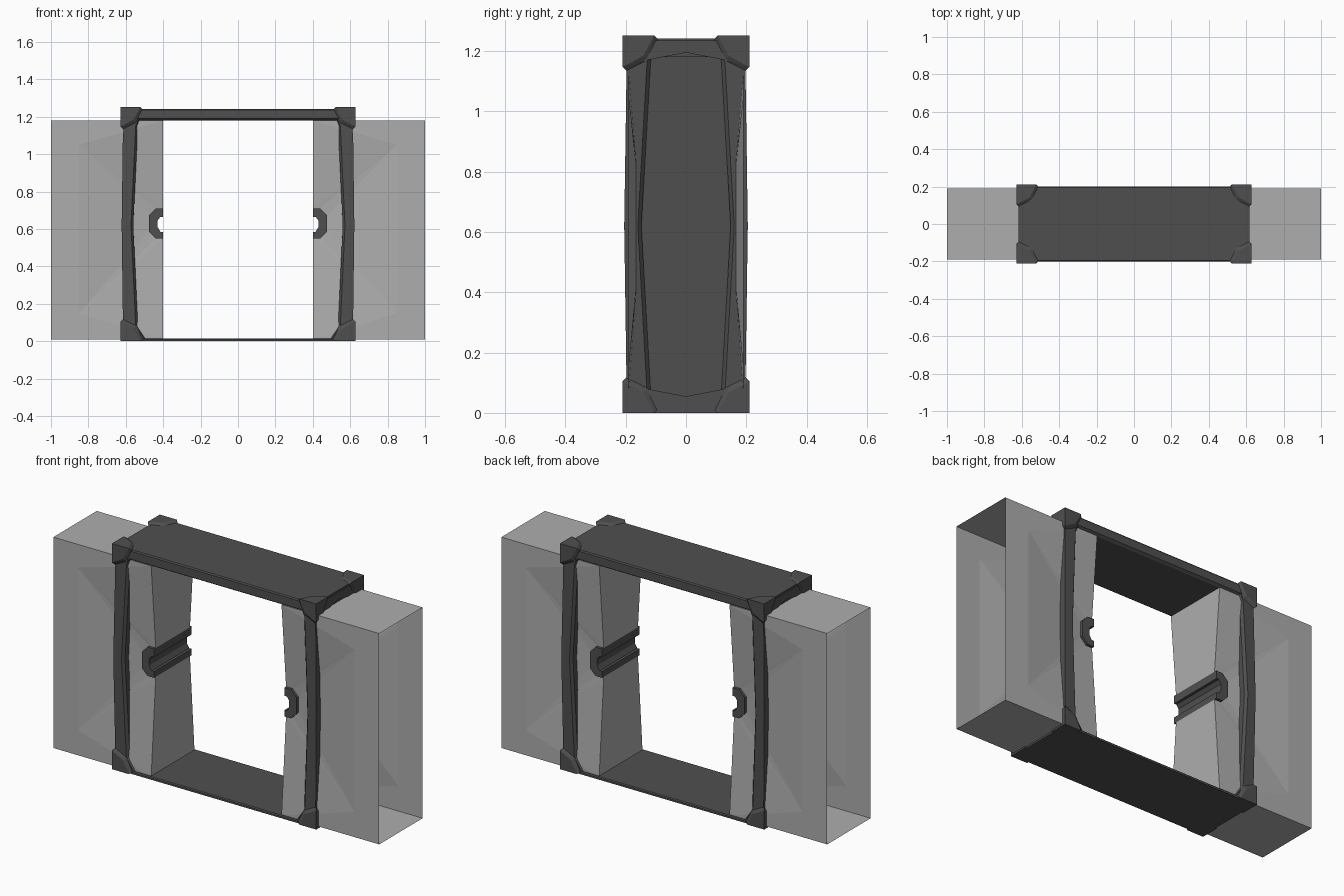
import bpy, bmesh

if "Cube" in bpy.data.objects:
    bpy.data.objects.remove(bpy.data.objects["Cube"])

def material(name, v):
    m = bpy.data.materials.new(name)
    m.diffuse_color = (v, v, v, 1)
    m.use_nodes = True
    m.node_tree.nodes["Principled BSDF"].inputs["Base Color"].default_value = m.diffuse_color
    return m

DARK = material("dark_grey_frame", 0.078)
LIGHT = material("light_grey_door", 0.42)

def finish(bm, name, mat):
    bmesh.ops.recalc_face_normals(bm, faces=bm.faces[:])
    me = bpy.data.meshes.new(name)
    bm.to_mesh(me)
    bm.free()
    me.materials.append(mat)
    ob = bpy.data.objects.new(name, me)
    bpy.context.scene.collection.objects.link(ob)
    return ob

def loft(name, rings, mat):
    """Skin a list of equal-length rings and cap both ends."""
    bm = bmesh.new()
    vs = [[bm.verts.new(p) for p in r] for r in rings]
    n = len(vs[0])
    for a, b in zip(vs, vs[1:]):
        for i in range(n):
            bm.faces.new((a[i], a[(i + 1) % n], b[(i + 1) % n], b[i]))
    bm.faces.new(vs[0])
    bm.faces.new(vs[-1])
    return finish(bm, name, mat)

# Lintel: bevelled slab across the top
top = [(-.2, 1.19), (-.2, 1.235), (-.195, 1.242), (.195, 1.242),
       (.2, 1.235), (.2, 1.19), (.185, 1.18), (-.185, 1.18)]
loft("lintel", [[(x, y, z) for y, z in top] for x in (-.612, .612)], DARK)

# Sill: thin floor plate
sill = [(-.2, 0), (-.2, .01), (-.195, .015), (.195, .015), (.2, .01), (.2, 0)]
loft("sill", [[(x, y, z) for y, z in sill] for x in (-.615, .615)], DARK)

# Corner posts: z, outer x, inner x, outer y, inner y
POST = [(0, .612, .48, .197, .1), (.08, .615, .535, .197, .118),
        (.62, .622, .56, .205, .148), (1.15, .615, .535, .197, .118),
        (1.235, .612, .5, .197, .11)]
# Corner caps: distances from the outer corner
a, m, d = .105, .068, .012
CAP = [(0, 0, 0), (a, 0, 0), (0, a, 0), (0, 0, a),
       (m, m, 0), (m, 0, m), (0, m, m),
       (a + .012, d, d), (d, a + .012, d), (d, d, a + .012),
       (m + .014, m + .014, d), (m + .014, d, m + .014), (d, m + .014, m + .014)]

for sx, side in ((-1, "left"), (1, "right")):
    for sy, face in ((-1, "front"), (1, "back")):
        rings = []
        for z, xo, xi, yo, yi in POST:
            sec = [(xo, yo), (xi + .012, yo), (xi, yo - .014),
                   (xi, yi), (xo - .014, yi), (xo, yi + .012)]
            rings.append([(sx * x, sy * y, z) for x, y in sec])
        loft(f"{side}_{face}_post", rings, DARK)
        for z0, sz, lvl in ((0, 1, "lower"), (1.252, -1, "upper")):
            bm = bmesh.new()
            for p, q, r in CAP:
                bm.verts.new((sx * (.627 - p), sy * (.21 - q), z0 + sz * r))
            bmesh.ops.convex_hull(bm, input=bm.verts[:])
            finish(bm, f"{side}_{face}_{lvl}_cap", DARK)

    # Side panel and the peaked rails at its ends
    def plate(name, pts, x0, x1):
        loft(name, [[(sx * x, y, z) for y, z in pts] for x in (x0, x1)], DARK)
    plate(f"{side}_panel", [(-.16, .01), (.16, .01), (.16, 1.2), (-.16, 1.2)], .59, .6)
    plate(f"{side}_upper_rail", [(-.19, 1.235), (.19, 1.235), (.19, 1.15), (.12, 1.172),
                                 (0, 1.195), (-.12, 1.172), (-.19, 1.15)], .6, .618)
    plate(f"{side}_lower_rail", [(-.19, 0), (.19, 0), (.19, .1), (.12, .078),
                                 (0, .055), (-.12, .078), (-.19, .1)], .6, .618)

    # Door leaf: hollow, open at the outer end, dished and notched at the inner edge
    W, N = .19, .15
    outline = [(1, .01, W), (.4, .01, W), (.4, .55, N), (.44, .55, N), (.475, .59, N),
               (.475, .67, N), (.44, .71, N), (.4, .71, N), (.4, 1.18, W), (1, 1.18, W)]
    pts = outline + [(.85, .15, W), (.85, 1.05, W)]
    bm = bmesh.new()
    f, b = [[bm.verts.new((sx * x, s * y, z)) for x, z, y in pts] for s in (-1, 1)]
    for v in (f, b):
        for t in ((10, 1, 2), (10, 2, 3), (10, 3, 4), (10, 4, 5, 11), (11, 5, 6),
                  (11, 6, 7), (11, 7, 8), (0, 1, 10), (0, 10, 11, 9), (9, 11, 8)):
            bm.faces.new([v[i] for i in t])
    for i in range(9):
        if i not in range(2, 7):          # notch is lined by the channel
            bm.faces.new((f[i], f[i + 1], b[i + 1], b[i]))
    finish(bm, f"{side}_door", LIGHT)

    # Dark C-shaped channel lining the notch
    channel = [(.4, .55), (.44, .55), (.475, .585), (.475, .675), (.44, .71), (.4, .71),
               (.4, .665), (.415, .665), (.43, .645), (.43, .61), (.415, .585), (.4, .585)]
    loft(f"{side}_door_channel",
         [[(sx * x, y, z) for x, z in channel] for y in (-.165, .165)], DARK)
